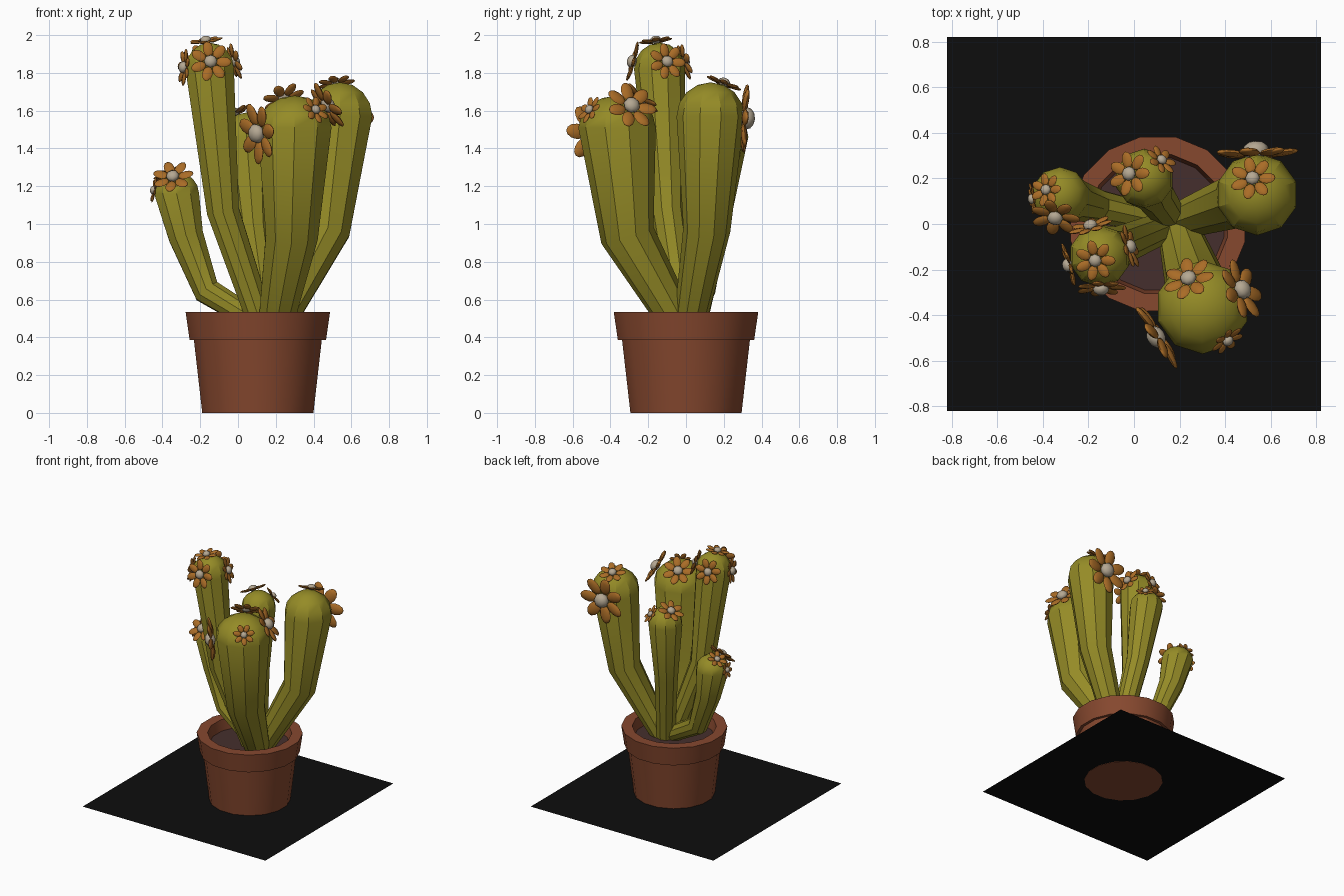
import bpy, bmesh, math
from mathutils import Vector, Matrix

if "Cube" in bpy.data.objects:
    bpy.data.objects.remove(bpy.data.objects["Cube"])


def material(name, rgb):
    m = bpy.data.materials.new(name)
    m.use_nodes = True
    col = (*rgb, 1.0)
    m.diffuse_color = col
    bsdf = next(n for n in m.node_tree.nodes if n.type == 'BSDF_PRINCIPLED')
    bsdf.inputs["Base Color"].default_value = col
    bsdf.inputs["Roughness"].default_value = 0.8
    return m


GREEN = material("olive green", (0.30, 0.26, 0.02))
CLAY = material("terracotta", (0.24, 0.065, 0.028))
ORANGE = material("petal orange", (0.40, 0.15, 0.02))
CREAM = material("flower cream", (0.46, 0.39, 0.29))
SOIL = material("dark soil", (0.06, 0.028, 0.026))
BLACK = material("ground black", (0.004, 0.004, 0.004))


def finish(name, bm, mats, angle=30):
    bmesh.ops.recalc_face_normals(bm, faces=bm.faces)
    me = bpy.data.meshes.new(name)
    bm.to_mesh(me)
    bm.free()
    ob = bpy.data.objects.new(name, me)
    bpy.context.collection.objects.link(ob)
    for m in mats:
        me.materials.append(m)
    bpy.ops.object.select_all(action='DESELECT')
    ob.select_set(True)
    bpy.context.view_layer.objects.active = ob
    bpy.ops.object.shade_smooth_by_angle(angle=math.radians(angle))
    return ob


def ring(bm, centre, normal, r, sides):
    rot = Vector((0, 0, 1)).rotation_difference(normal)
    pts = [Vector((r * math.cos(a), r * math.sin(a), 0))
           for a in (math.tau * (i + 0.5) / sides for i in range(sides))]
    return [bm.verts.new(centre + rot @ p) for p in pts]


def bridge(bm, a, b):
    n = len(a)
    return [bm.faces.new((a[i], a[(i + 1) % n], b[(i + 1) % n], b[i])) for i in range(n)]


UP = Vector((0, 0, 1))
POT = Vector((0.105, 0, 0))

# Ground sheet
bm = bmesh.new()
bmesh.ops.create_grid(bm, x_segments=1, y_segments=1, size=0.82,
                      matrix=Matrix.Translation((0, 0, 0.002)))
finish("ground_sheet", bm, [BLACK])

# Pot with overhanging rim, turned from a profile
bm = bmesh.new()
profile = [(0.30, 0), (0.345, 0.385), (0.368, 0.385), (0.39, 0.535), (0.31, 0.535), (0.29, 0.42)]
rings = [ring(bm, POT + UP * z, UP, r, 16) for r, z in profile]
for a, b in zip(rings, rings[1:]):
    bridge(bm, a, b)
bm.faces.new(rings[0])
finish("pot", bm, [CLAY])

# Soil
bm = bmesh.new()
bm.faces.new(ring(bm, POT + UP * 0.45, UP, 0.30, 16))
finish("soil", bm, [SOIL])


def arm(name, path, dome, sides=10, steps=4):
    """Bent tapering stem: path of (x, y, z, radius), capped by a dome."""
    bm = bmesh.new()
    pts = [Vector(p[:3]) for p in path]
    prev = None
    for i, p in enumerate(pts):
        if i == len(pts) - 1:
            normal = UP
        else:
            normal = (pts[i + 1] - p).normalized()
            if i:
                normal = (normal + (p - pts[i - 1]).normalized()).normalized()
        cur = ring(bm, p, normal, path[i][3], sides)
        if prev:
            bridge(bm, prev, cur)
        else:
            bm.faces.new(cur)
        prev = cur
    r = path[-1][3]
    for k in range(1, steps):
        t = math.pi / 2 * k / steps
        cur = ring(bm, pts[-1] + UP * dome * math.sin(t), UP, r * math.cos(t), sides)
        bridge(bm, prev, cur)
        prev = cur
    tip = bm.verts.new(pts[-1] + UP * dome)
    for i in range(sides):
        bm.faces.new((prev[i], prev[(i + 1) % sides], tip))
    finish(name, bm, [GREEN])


def flower(name, pos, head, size, petals=7):
    """Ring of oval petals about a cream button, facing away from the head."""
    pos = Vector(pos)
    turn = UP.rotation_difference((pos - Vector(head)).normalized()).to_matrix().to_4x4()
    base = Matrix.Translation(pos) @ turn
    bm = bmesh.new()
    for i in range(petals):
        m = (base @ Matrix.Rotation(math.tau * i / petals, 4, 'Z')
             @ Matrix.Translation((size * 0.63, 0, 0))
             @ Matrix.Rotation(math.radians(-6), 4, 'Y')
             @ Matrix.Diagonal((size * 0.38, size * 0.25, size * 0.09, 1))
             @ Matrix.Rotation(math.pi / 2, 4, 'Y'))
        bmesh.ops.create_uvsphere(bm, u_segments=8, v_segments=6, radius=1, matrix=m)
    old = set(bm.faces)
    m = (base @ Matrix.Translation((0, 0, size * 0.06))
         @ Matrix.Diagonal((size * 0.32, size * 0.32, size * 0.24, 1)))
    bmesh.ops.create_uvsphere(bm, u_segments=8, v_segments=6, radius=1, matrix=m)
    for f in bm.faces:
        f.material_index = 0 if f in old else 1
    finish(name, bm, [ORANGE, CREAM], 60)


# Each arm: path, dome height, flowers as (position, size)
arms = {
    "tall_arm": ([(0.14, -0.01, 0.42, 0.07), (-0.08, -0.10, 1.07, 0.09),
                  (-0.15, -0.14, 1.82, 0.135)], 0.14,
                 [((-0.145, -0.28, 1.86), 0.11), ((-0.17, -0.16, 1.97), 0.09),
                  ((-0.285, -0.18, 1.83), 0.10), ((-0.02, -0.10, 1.86), 0.10),
                  ((-0.19, -0.01, 1.86), 0.10)]),
    "short_right_arm": ([(0.14, 0.01, 0.46, 0.06), (-0.165, 0.08, 0.645, 0.075),
                         (-0.275, 0.11, 0.935, 0.097), (-0.325, 0.125, 1.16, 0.125)], 0.115,
                        [((-0.345, 0.03, 1.25), 0.11), ((-0.385, 0.15, 1.265), 0.075),
                         ((-0.445, 0.11, 1.18), 0.07)]),
    "back_arm": ([(0.16, 0.03, 0.42, 0.07), (0.08, 0.14, 1.0, 0.09),
                  (0.045, 0.20, 1.46, 0.13)], 0.13,
                 [((-0.02, 0.22, 1.585), 0.10), ((0.12, 0.28, 1.545), 0.075)]),
    "front_arm": ([(0.19, -0.01, 0.42, 0.09), (0.285, -0.31, 0.94, 0.145),
                   (0.30, -0.365, 1.51, 0.205)], 0.17,
                  [((0.24, -0.24, 1.665), 0.115), ((0.47, -0.29, 1.625), 0.14),
                   ((0.41, -0.51, 1.605), 0.08), ((0.105, -0.49, 1.48), 0.165)]),
    "left_arm": ([(0.19, 0.01, 0.42, 0.08), (0.475, 0.11, 0.97, 0.125),
                  (0.54, 0.13, 1.57, 0.18)], 0.18,
                 [((0.52, 0.20, 1.745), 0.10), ((0.535, 0.31, 1.56), 0.185)]),
}
for name, (path, dome, flowers) in arms.items():
    arm(name, path, dome)
    for i, (pos, size) in enumerate(flowers):
        flower(f"{name}_flower_{i + 1}", pos, path[-1][:3], size)
